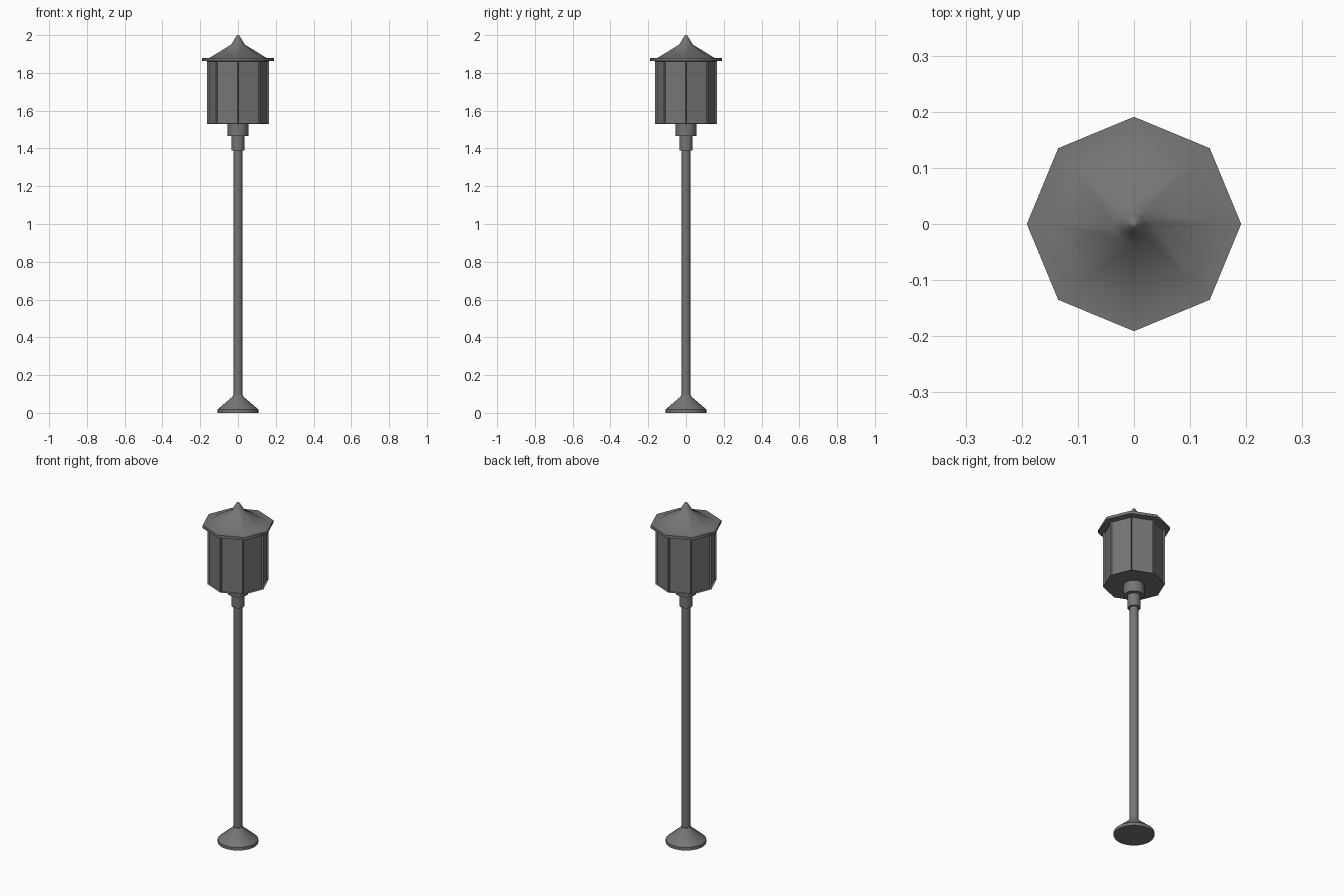
import bpy, bmesh
from math import cos, sin, pi, radians

cube = bpy.data.objects.get("Cube")
if cube:
    bpy.data.objects.remove(cube, do_unlink=True)

iron = bpy.data.materials.new("grey iron")
iron.use_nodes = True
colour = (0.18, 0.18, 0.18, 1)
iron.diffuse_color = colour
iron.node_tree.nodes["Principled BSDF"].inputs["Base Color"].default_value = colour


def lathe(name, profile, sides, smooth=None, panels=False):
    """Closed solid of stacked rings, given as (radius, height) from the bottom up."""
    bm = bmesh.new()
    rings = [[bm.verts.new((r * cos(2 * pi * i / sides), r * sin(2 * pi * i / sides), z))
              for i in range(sides)] for r, z in profile]
    walls = []
    for low, high in zip(rings, rings[1:]):
        for i in range(sides):
            j = (i + 1) % sides
            walls.append(bm.faces.new((low[i], low[j], high[j], high[i])))
    bm.faces.new(rings[0][::-1])
    bm.faces.new(rings[-1])
    if panels:
        # stepped frame, then the recessed pane
        bmesh.ops.inset_individual(bm, faces=walls, thickness=0.014)
        bmesh.ops.inset_individual(bm, faces=walls, thickness=0.003, depth=-0.011)
    mesh = bpy.data.meshes.new(name)
    bm.to_mesh(mesh)
    bm.free()
    mesh.materials.append(iron)
    obj = bpy.data.objects.new(name, mesh)
    bpy.context.collection.objects.link(obj)
    if smooth:
        bpy.ops.object.select_all(action="DESELECT")
        obj.select_set(True)
        bpy.context.view_layer.objects.active = obj
        bpy.ops.object.shade_smooth_by_angle(angle=radians(smooth))
    return obj


# Foot and post
lathe("base", [(0.108, 0), (0.108, 0.018), (0.03, 0.085), (0.026, 0.095)], 32, 30)
lathe("pole", [(0.023, 0.08), (0.023, 1.4)], 24, 30)

# Stepped collars under the lantern
lathe("lower_collar", [(0.034, 1.39), (0.034, 1.47)], 24, 30)
lathe("upper_collar", [(0.055, 1.465), (0.055, 1.535)], 24, 30)

# Eight-sided lantern with recessed panes
lathe("lantern_body", [(0.165, 1.53), (0.165, 1.862)], 8, panels=True)

# Eight-sided roof with a flat eave and pointed finial
lathe("roof", [(0.191, 1.862), (0.191, 1.878), (0.15, 1.88), (0.036, 1.95),
               (0.018, 1.98), (0.006, 1.998), (0.003, 2.0)], 8, 50)
